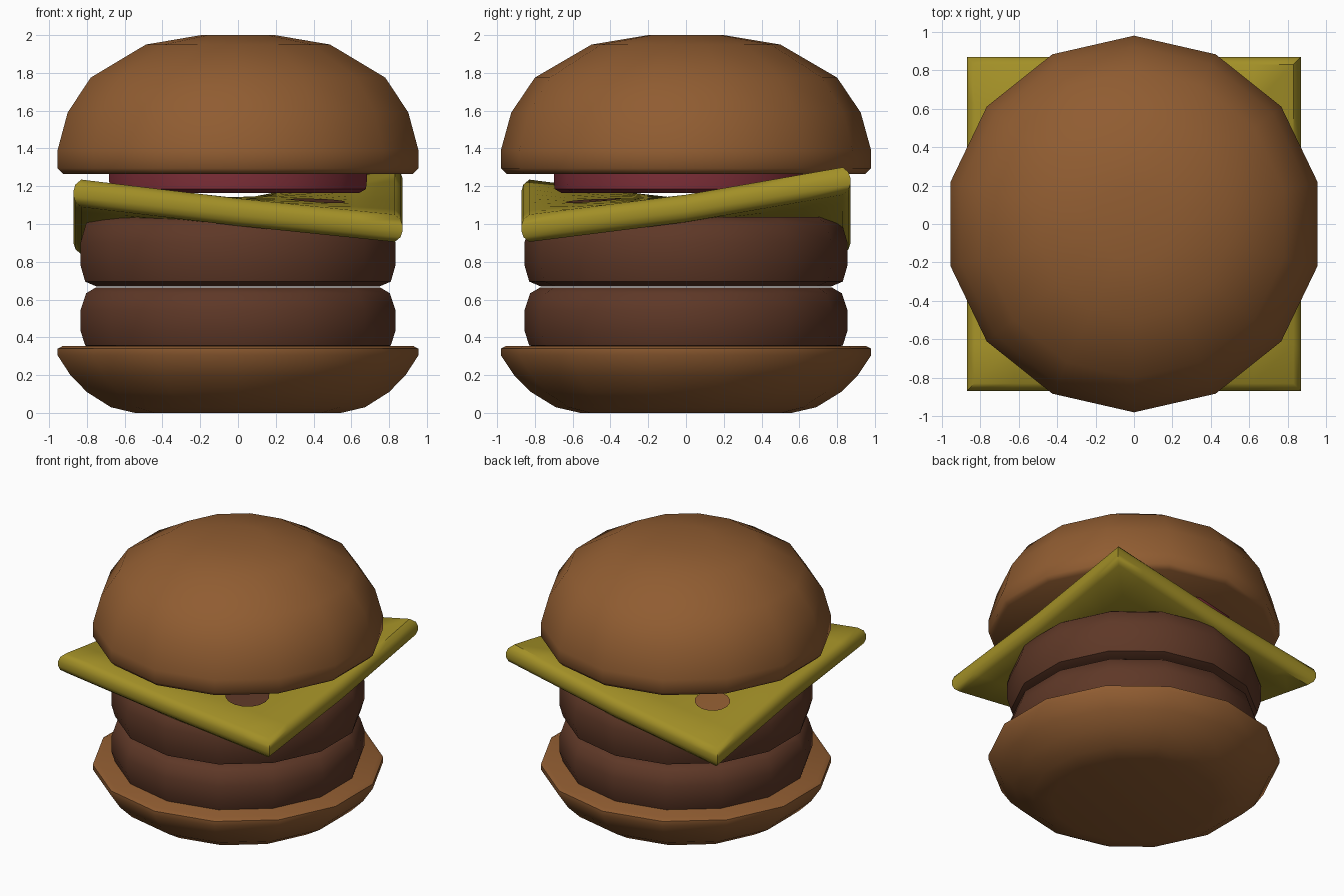
import bpy, bmesh, math
from mathutils import Vector

if "Cube" in bpy.data.objects:
    bpy.data.objects.remove(bpy.data.objects["Cube"])

SIDES = 14


def material(name, rgb):
    m = bpy.data.materials.new(name)
    m.diffuse_color = (*rgb, 1)
    m.use_nodes = True
    m.node_tree.nodes["Principled BSDF"].inputs["Base Color"].default_value = m.diffuse_color
    return m


BUN = material("toasted brown", (0.28, 0.108, 0.031))
MEAT = material("dark brown", (0.112, 0.039, 0.02))
CHEESE = material("mustard yellow", (0.36, 0.275, 0.02))
TOMATO = material("deep red", (0.21, 0.028, 0.04))


def finish(bm, name, mat, angle=50):
    bmesh.ops.recalc_face_normals(bm, faces=bm.faces)
    me = bpy.data.meshes.new(name)
    bm.to_mesh(me)
    bm.free()
    ob = bpy.data.objects.new(name, me)
    bpy.context.collection.objects.link(ob)
    me.materials.append(mat)
    bpy.ops.object.select_all(action='DESELECT')
    ob.select_set(True)
    bpy.context.view_layer.objects.active = ob
    bpy.ops.object.shade_smooth_by_angle(angle=math.radians(angle))
    return ob


def lathe(name, mat, profile):
    """Turn (radius, height) points into a capped 14-sided solid, a corner on the y axis."""
    bm = bmesh.new()
    rings = []
    for r, z in profile:
        rings.append([bm.verts.new((r * math.sin(a), r * math.cos(a), z))
                      for a in (math.tau * i / SIDES for i in range(SIDES))])
    for lo, hi in zip(rings, rings[1:]):
        for i in range(SIDES):
            j = (i + 1) % SIDES
            bm.faces.new((lo[i], lo[j], hi[j], hi[i]))
    bm.faces.new(rings[0])
    bm.faces.new(rings[-1])
    return finish(bm, name, mat)


# buns
lathe("bottom_bun", BUN, [(0.56, 0), (0.69, 0.03), (0.82, 0.11), (0.91, 0.20),
                          (0.98, 0.305), (0.98, 0.34), (0.95, 0.355)])
lathe("top_bun", BUN, [(0.95, 1.265), (0.98, 1.295), (0.98, 1.39), (0.925, 1.59),
                       (0.80, 1.775), (0.50, 1.95), (0.20, 2.0)])

# two patties
PATTY = [(0.77, 0), (0.83, 0.025), (0.855, 0.11), (0.855, 0.23), (0.825, 0.33), (0.77, 0.365)]
for name, base, height in (("lower_patty", 0.335, 0.33), ("upper_patty", 0.67, 0.368)):
    lathe(name, MEAT, [(r, base + z * height / 0.365) for r, z in PATTY])

# tomato slice
lathe("tomato_slice", TOMATO, [(0.66, 1.165), (0.695, 1.185), (0.70, 1.23), (0.70, 1.30)])

# cheese slice: saddle-shaped square with rounded rim
H = 0.87
HEIGHTS = [[1.235, 1.135, 1.05],   # front row, left to right
           [1.13, 1.143, 1.155],
           [0.985, 1.125, 1.30]]   # back row


def cheese_top(x, y):
    u, v = (min(max((c / H + 1), 0), 1.9999) for c in (x, y))
    i, j = int(u), int(v)
    u, v = u - i, v - j
    h = HEIGHTS
    return ((h[j][i] * (1 - u) + h[j][i + 1] * u) * (1 - v)
            + (h[j + 1][i] * (1 - u) + h[j + 1][i + 1] * u) * v)


bm = bmesh.new()
N = 8
layers = []
for half, drop in ((H - 0.04, 0.145), (H - 0.01, 0.12), (H, 0.09),
                   (H, 0.055), (H - 0.01, 0.025), (H - 0.04, 0)):
    layers.append([[bm.verts.new((half * (2 * i / N - 1), half * (2 * j / N - 1),
                                  cheese_top(H * (2 * i / N - 1), H * (2 * j / N - 1)) - drop))
                    if drop in (0, 0.145) or i in (0, N) or j in (0, N) else None
                    for i in range(N + 1)] for j in range(N + 1)])
for g in (layers[0], layers[-1]):
    for j in range(N):
        for i in range(N):
            bm.faces.new((g[j][i], g[j][i + 1], g[j + 1][i + 1], g[j + 1][i]))
rim = ([(i, 0) for i in range(N)] + [(N, j) for j in range(N)]
       + [(i, N) for i in range(N, 0, -1)] + [(0, j) for j in range(N, 0, -1)])
for lo, hi in zip(layers, layers[1:]):
    for (i, j), (k, l) in zip(rim, rim[1:] + rim[:1]):
        bm.faces.new((lo[j][i], lo[l][k], hi[l][k], hi[j][i]))
finish(bm, "cheese_slice", CHEESE)


# brown spots on the cheese, thin plates following its surface
def spot(name, mat, cx, cy, r):
    bm = bmesh.new()
    ring = []
    for i in range(16):
        a = math.tau * i / 16
        x, y = cx + r * math.cos(a), cy + r * math.sin(a)
        ring.append(bm.verts.new((x, y, cheese_top(x, y) + 0.006)))
    mid = bm.verts.new((cx, cy, cheese_top(cx, cy) + 0.006))
    for i in range(16):
        bm.faces.new((mid, ring[i], ring[(i + 1) % 16]))
    finish(bm, name, mat)


spot("front_cheese_spot", MEAT, 0.42, -0.49, 0.15)
spot("back_cheese_spot", BUN, -0.525, 0.44, 0.12)
